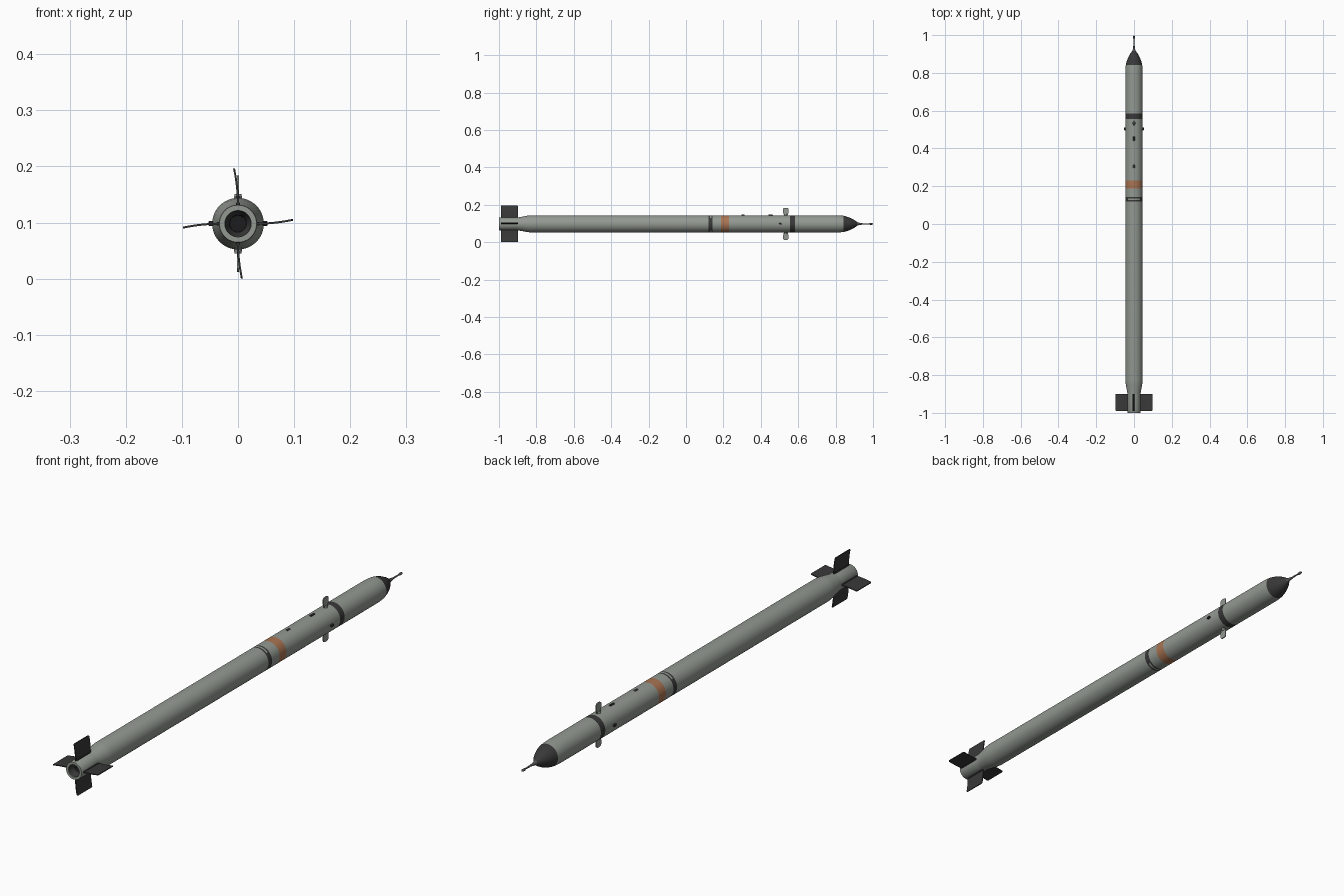
import bpy, bmesh, math
from mathutils import Matrix, Vector

cube = bpy.data.objects.get("Cube")
if cube:
    bpy.data.objects.remove(cube, do_unlink=True)

AXIS = 0.098   # height of the centre line
R = 0.046      # body radius
SEG = 48


def material(name, r, g, b):
    m = bpy.data.materials.new(name)
    m.use_nodes = True
    m.diffuse_color = (r, g, b, 1)
    node = next(n for n in m.node_tree.nodes if n.type == 'BSDF_PRINCIPLED')
    node.inputs["Base Color"].default_value = (r, g, b, 1)
    node.inputs["Roughness"].default_value = 0.6
    return m


GREY = material("grey green paint", 0.29, 0.32, 0.285)
DARK = material("dark grey", 0.04, 0.04, 0.04)
ORANGE = material("orange brown band", 0.40, 0.175, 0.085)
BLACK = material("nozzle black", 0.012, 0.012, 0.012)
STEEL = material("probe steel", 0.10, 0.10, 0.11)


def finish(name, bm, mats, smooth=True):
    bmesh.ops.recalc_face_normals(bm, faces=bm.faces)
    mesh = bpy.data.meshes.new(name)
    bm.to_mesh(mesh)
    bm.free()
    for m in mats:
        mesh.materials.append(m)
    ob = bpy.data.objects.new(name, mesh)
    ob.location.z = AXIS
    bpy.context.collection.objects.link(ob)
    if smooth:
        bpy.ops.object.select_all(action='DESELECT')
        ob.select_set(True)
        bpy.context.view_layer.objects.active = ob
        bpy.ops.object.shade_smooth_by_angle(angle=math.radians(35))
    return ob


def lathe(name, profile, mats, rule=None):
    """Spin (y, radius) points about the long axis; zero radius makes a pole."""
    bm = bmesh.new()
    rings = []
    for y, r in profile:
        count = SEG if r > 0 else 1
        rings.append([bm.verts.new((r * math.cos(a), y, r * math.sin(a)))
                      for a in (math.tau * i / SEG for i in range(count))])
    for a, b in zip(rings, rings[1:]):
        for i in range(SEG):
            j = (i + 1) % SEG
            quad = [a[i % len(a)], a[j % len(a)], b[j % len(b)], b[i % len(b)]]
            face = bm.faces.new(list(dict.fromkeys(quad)))
            if rule:
                face.material_index = rule(face.calc_center_median())
    return finish(name, bm, mats)


def sheet(name, outline, thick, mat, bend=0.0, angle=0.0):
    """Blade from rows of (radius, y start, y end), bent sideways, turned about y."""
    bm = bmesh.new()
    r0, r1 = outline[0][0], outline[-1][0]
    rows = []
    for r, ya, yb in outline:
        off = bend * ((r - r0) / (r1 - r0)) ** 2
        rows.append([bm.verts.new((r, y, off + s * thick / 2))
                     for y, s in ((ya, -1), (yb, -1), (yb, 1), (ya, 1))])
    for a, b in zip(rows, rows[1:]):
        for i in range(4):
            j = (i + 1) % 4
            bm.faces.new((a[i], a[j], b[j], b[i]))
    bm.faces.new(rows[0])
    bm.faces.new(rows[-1])
    bm.transform(Matrix.Rotation(-angle, 4, 'Y'))
    return finish(name, bm, [mat])


def block(name, size, centre, mat, angle=0.0):
    """Small bevelled block placed on the skin."""
    bm = bmesh.new()
    bmesh.ops.create_cube(bm, size=1)
    bmesh.ops.scale(bm, vec=size, verts=bm.verts)
    bmesh.ops.bevel(bm, geom=bm.edges[:], offset=min(size) * 0.2, segments=1, affect='EDGES')
    bmesh.ops.translate(bm, vec=Vector(centre), verts=bm.verts)
    bm.transform(Matrix.Rotation(-angle, 4, 'Y'))
    return finish(name, bm, [mat], smooth=False)


# Body tube with painted bands
def body_paint(c):
    if 0.188 < c.y < 0.229:
        return 1
    if 0.557 < c.y < 0.584:
        return 2
    if 0.12 < c.y < 0.142:
        middle = 0.127 < c.y < 0.135
        return 0 if middle and abs(c.x) < R * 0.7 else 2
    return 0


cuts = [0.12, 0.127, 0.135, 0.142, 0.188, 0.229, 0.557, 0.584]
body = [(-0.975, 0.0225), (-1.0, 0.0235), (-1.0, 0.033), (-0.998, 0.034),
        (-0.905, 0.034), (-0.895, 0.035), (-0.85, 0.0435), (-0.825, R)]
body += [(y, R) for y in cuts] + [(0.79, R), (0.82, 0.0455), (0.842, 0.0435)]
lathe("body_tube", body, [GREY, ORANGE, DARK], body_paint)

# Nozzle recess
lathe("nozzle", [(-0.998, 0.0233), (-0.985, 0.0222), (-0.975, 0.015), (-0.955, 0.0145), (-0.955, 0)],
      [DARK, BLACK], lambda c: 1 if c.y > -0.976 else 0)

# Dark ogive nose and thin probe
lathe("nose_cone", [(0.842, 0.0435), (0.86, 0.039), (0.88, 0.0315), (0.9, 0.021),
                    (0.912, 0.0125), (0.917, 0.008), (0.917, 0)], [DARK])
lathe("nose_probe", [(0.912, 0.0095), (0.925, 0.0065), (0.945, 0.0035), (0.978, 0.0025),
                     (0.983, 0.0045), (0.993, 0.005), (0.998, 0.003), (1.0, 0)], [STEEL])

# Four curved tail fins with hinge bars
for k in range(4):
    turn = k * math.pi / 2
    fin = [(0.032 + 0.063 * i / 7, -0.99, -0.899) for i in range(8)]
    fin.append((0.098, -0.987, -0.902))
    sheet(f"tail_fin_{k + 1}", fin, 0.0035, DARK, bend=0.007, angle=turn)
    block(f"fin_hinge_{k + 1}", (0.006, 0.088, 0.007), (0.035, -0.945, 0), DARK, turn)

# Upper and lower control fins on round hubs
for label, turn in (("upper", math.pi / 2), ("lower", -math.pi / 2)):
    blade = [(0.044, 0.524, 0.543), (0.052, 0.522, 0.546), (0.062, 0.519, 0.548),
             (0.080, 0.519, 0.548), (0.084, 0.522, 0.545), (0.086, 0.527, 0.540)]
    sheet(f"{label}_control_fin", blade, 0.004, GREY, angle=turn)
    bm = bmesh.new()
    bmesh.ops.create_cone(bm, cap_ends=True, segments=20, radius1=0.008, radius2=0.006, depth=0.01)
    side = 1 if label == "upper" else -1
    if side < 0:
        bm.transform(Matrix.Rotation(math.pi, 4, 'X'))
    bmesh.ops.translate(bm, vec=(0, 0.533, side * 0.048), verts=bm.verts)
    finish(f"{label}_fin_hub", bm, [GREY])

# Lugs on the top and sides
block("front_top_lug", (0.008, 0.024, 0.009), (0.0455, 0.452, 0), DARK, math.pi / 2)
block("rear_top_lug", (0.007, 0.018, 0.008), (0.0455, 0.305, 0), STEEL, math.pi / 2)
for label, turn in (("left", 0), ("right", math.pi)):
    block(f"{label}_side_lug", (0.012, 0.014, 0.009), (0.047, 0.503, 0), DARK, turn)
